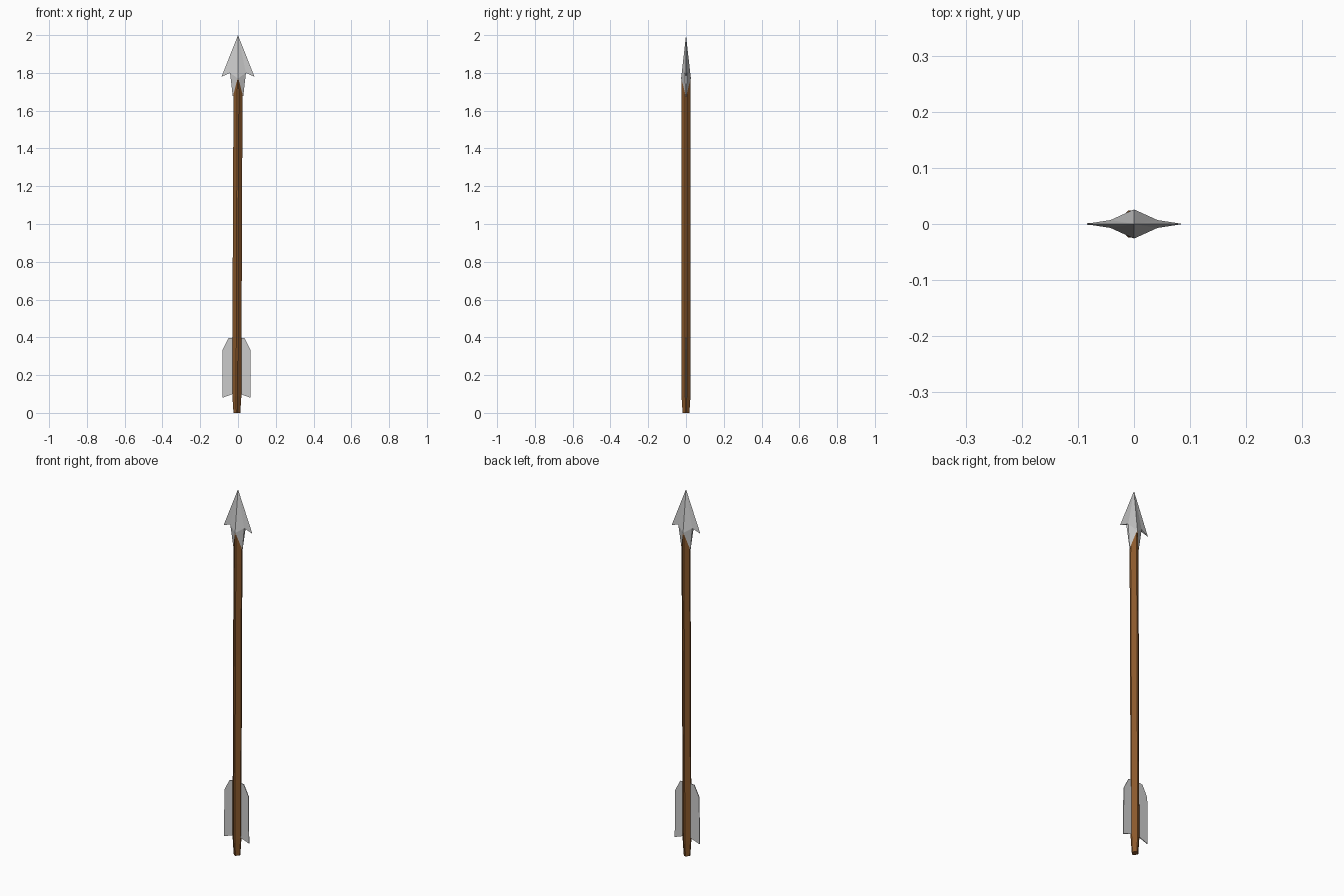
import bpy, bmesh

if "Cube" in bpy.data.objects:
    bpy.data.objects.remove(bpy.data.objects["Cube"])


def make_object(name, verts, faces, color=None):
    mesh = bpy.data.meshes.new(name)
    bm = bmesh.new()
    vs = [bm.verts.new(v) for v in verts]
    for f in faces:
        bm.faces.new([vs[i] for i in f])
    bmesh.ops.recalc_face_normals(bm, faces=bm.faces)
    bm.to_mesh(mesh)
    bm.free()
    obj = bpy.data.objects.new(name, mesh)
    bpy.context.collection.objects.link(obj)
    if color:
        mat = bpy.data.materials.new(name + "_color")
        mat.diffuse_color = color
        mat.use_nodes = True
        mat.node_tree.nodes["Principled BSDF"].inputs["Base Color"].default_value = mat.diffuse_color
        mesh.materials.append(mat)
    return obj


# Shaft: diamond section with narrow chamfered corners, slightly bent, tapered at the nock
c = 0.17
section = [(1, -c), (1, c), (c, 1), (-c, 1), (-1, c), (-1, -c), (-c, -1), (c, -1)]
rings = [(0.0, 0.018, -0.006), (0.09, 0.024, -0.006), (0.4, 0.024, -0.005),
         (1.1, 0.024, -0.003), (1.6, 0.024, 0.0), (1.78, 0.023, 0.0)]
verts = [(x * r + dx, y * r, z) for z, r, dx in rings for x, y in section]
n = len(section)
faces = [tuple(range(n)), tuple(range(n * (len(rings) - 1), n * len(rings)))]
for k in range(len(rings) - 1):
    for i in range(n):
        j = (i + 1) % n
        faces.append((k * n + i, k * n + j, (k + 1) * n + j, (k + 1) * n + i))
make_object("shaft", verts, faces, (0.26, 0.10, 0.025, 1))

# Arrowhead: right half with barb and split socket, mirrored across x
tip, barb, socket = (0, 0, 2.0), (0.087, 0, 1.78), (0.027, 0, 1.67)
quarter = [(0, -0.010, 1.91), (0, -0.026, 1.77), (0.042, -0.007, 1.80)]
verts = [tip, barb, socket] + quarter + [(x, -y, z) for x, y, z in quarter]
faces = [(2, 5, 8), (1, 5, 8)]
for r, f, s in ((3, 4, 5), (6, 7, 8)):
    faces += [(0, r, s), (0, s, 1), (r, f, s), (f, 2, s)]
head = make_object("arrowhead", verts, faces)
mod = head.modifiers.new("mirror", 'MIRROR')
mod.use_clip = True

# Fletching: one thin vane on each side
profile = [(0.01, 0.40), (0.043, 0.395), (0.073, 0.335), (0.075, 0.08), (0.02, 0.10), (0.01, 0.10)]
m = len(profile)
for side, name in ((-1, "left_vane"), (1, "right_vane")):
    verts = [(side * x - 0.008, y, z) for y in (-0.002, 0.002) for x, z in profile]
    faces = [tuple(range(m)), tuple(range(m, 2 * m))]
    faces += [(i, (i + 1) % m, m + (i + 1) % m, m + i) for i in range(m)]
    make_object(name, verts, faces)
